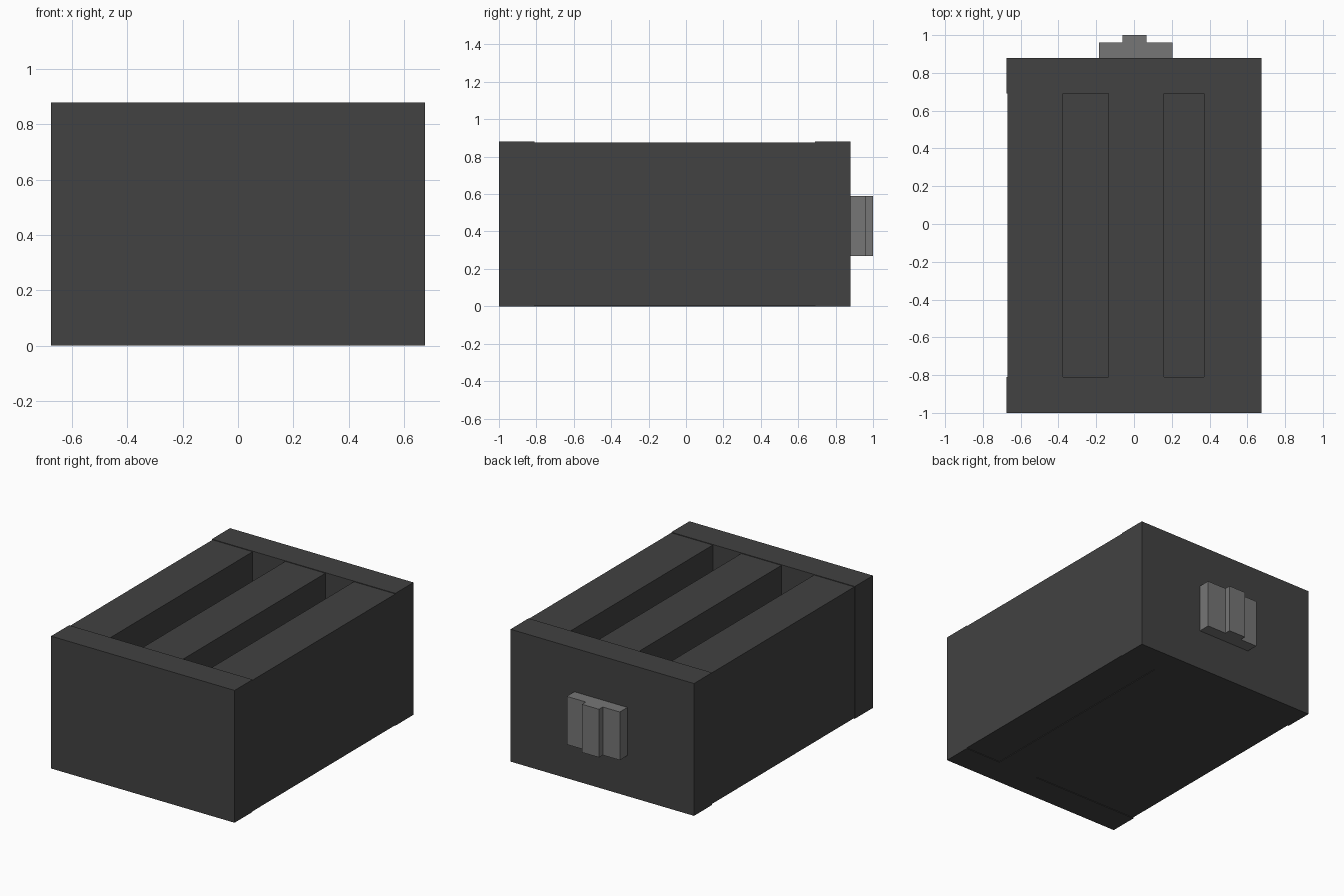
import bpy

if "Cube" in bpy.data.objects:
    bpy.data.objects.remove(bpy.data.objects["Cube"], do_unlink=True)


def flat_material(name, grey):
    mat = bpy.data.materials.new(name)
    mat.use_nodes = True
    colour = (grey, grey, grey, 1)
    mat.diffuse_color = colour
    mat.node_tree.nodes["Principled BSDF"].inputs["Base Color"].default_value = colour
    return mat


def box(name, x, y, z, mat):
    """Box spanning the given (low, high) range on each axis."""
    spans = (x, y, z)
    bpy.ops.mesh.primitive_cube_add(size=1, location=[(a + b) / 2 for a, b in spans])
    obj = bpy.context.object
    obj.name = name
    obj.scale = [b - a for a, b in spans]
    bpy.ops.object.transform_apply(location=False, rotation=False, scale=True)
    obj.data.materials.append(mat)
    return obj


charcoal = flat_material("charcoal", 0.054)
grey = flat_material("mid grey", 0.18)

HALF, TOP, LIP = 0.675, 0.88, 0.004
FRONT, BACK = -0.81, 0.69

# End blocks, standing slightly proud of the bars
box("front_block", (-HALF, HALF), (-1, FRONT), (0, TOP), charcoal)
box("back_block", (-HALF, HALF), (BACK, 0.88), (0, TOP), charcoal)

# Three long bars with two deep slots between them
bars = {
    "right_bar": (-HALF + LIP, -0.375),
    "middle_bar": (-0.135, 0.16),
    "left_bar": (0.37, HALF),
}
for name, x in bars.items():
    box(name, x, (FRONT, BACK), (LIP, TOP - LIP), charcoal)

# Slot floors
box("right_slot_floor", (-0.375, -0.135), (FRONT, BACK), (LIP, 0.04), charcoal)
box("left_slot_floor", (0.11, 0.41), (FRONT, BACK), (0, 0.04), charcoal)

# Stepped connector on the back
box("connector_base", (-0.185, 0.205), (0.88, 0.96), (0.27, 0.59), grey)
box("connector_key", (-0.06, 0.065), (0.96, 1), (0.27, 0.59), grey)
